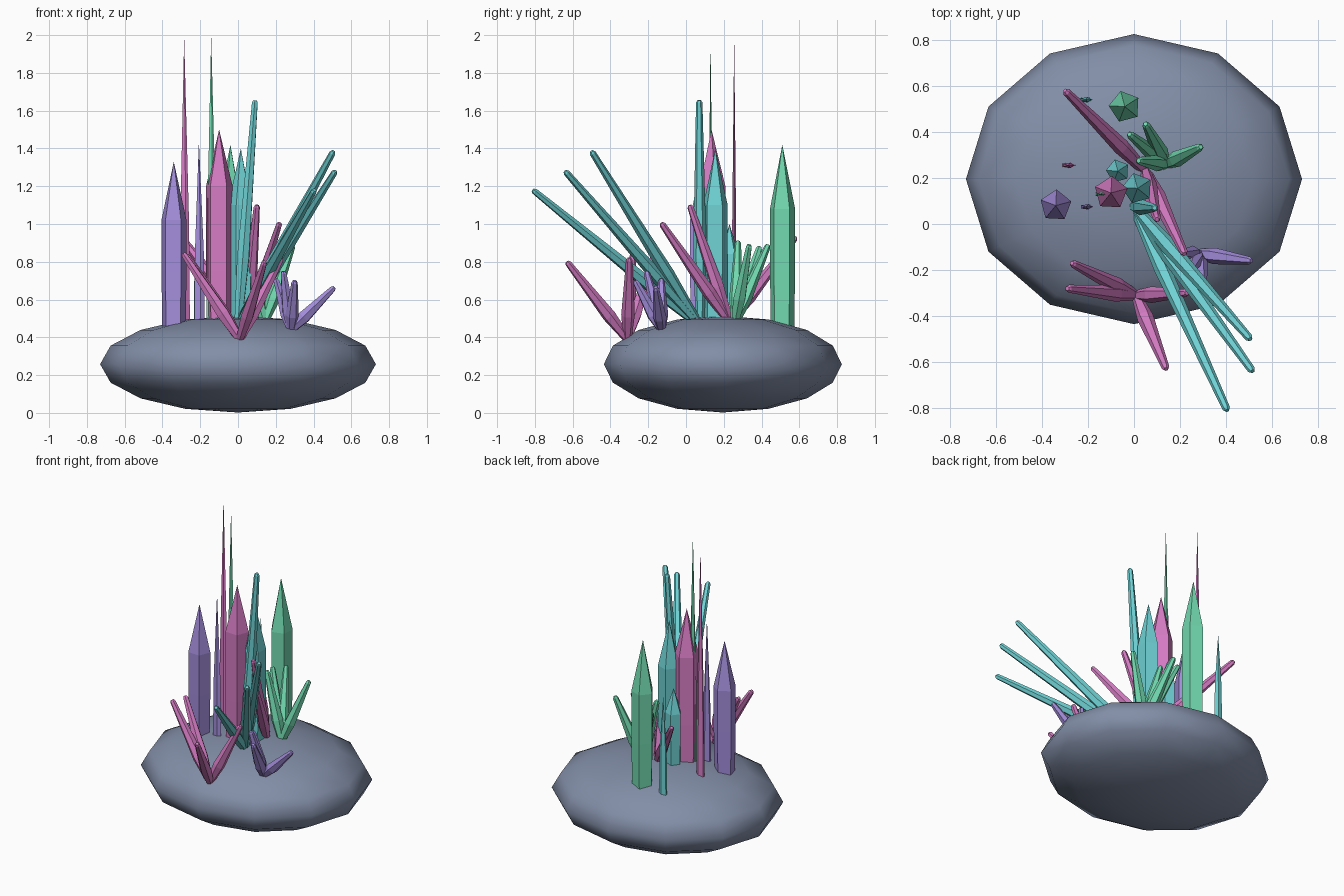
import bpy, bmesh, math
from mathutils import Vector, Matrix

cube = bpy.data.objects.get("Cube")
if cube:
    bpy.data.objects.remove(cube, do_unlink=True)


def material(name, rgb):
    """Flat colour given as display values, stored as linear."""
    linear = [((c / 255 + 0.055) / 1.055) ** 2.4 for c in rgb] + [1]
    mat = bpy.data.materials.new(name)
    mat.use_nodes = True
    mat.diffuse_color = linear
    bsdf = mat.node_tree.nodes["Principled BSDF"]
    bsdf.inputs["Base Color"].default_value = linear
    bsdf.inputs["Roughness"].default_value = 0.6
    return mat


slate = material("slate", (130, 142, 167))
pink = material("pink", (214, 124, 196))
teal = material("teal", (112, 210, 213))
green = material("green", (114, 217, 176))
purple = material("purple", (164, 142, 220))


def lathe(name, profile, sides, mat, matrix, turn=0.0):
    """Faceted solid from (radius, height) rings; zero radius makes a point."""
    bm = bmesh.new()
    rings = []
    for r, z in profile:
        if r == 0:
            rings.append([bm.verts.new((0, 0, z))])
            continue
        angles = [turn + math.tau * i / sides for i in range(sides)]
        rings.append([bm.verts.new((r * math.cos(a), r * math.sin(a), z)) for a in angles])
    for low, high in zip(rings, rings[1:]):
        for i in range(sides):
            j = (i + 1) % sides
            if len(high) == 1:
                bm.faces.new((low[i], low[j], high[0]))
            else:
                bm.faces.new((low[i], low[j], high[j], high[i]))
    for ring, flip in ((rings[0], True), (rings[-1], False)):
        if len(ring) > 1:
            bm.faces.new(ring[::-1] if flip else ring)
    bm.transform(matrix)
    mesh = bpy.data.meshes.new(name)
    bm.to_mesh(mesh)
    bm.free()
    mesh.materials.append(mat)
    obj = bpy.data.objects.new(name, mesh)
    bpy.context.collection.objects.link(obj)
    return obj


# Smooth flattened boulder
bpy.ops.mesh.primitive_uv_sphere_add(segments=12, ring_count=8, radius=1, location=(0, 0.195, 0.258))
rock = bpy.context.object
rock.name = "rock_base"
rock.scale = (0.73, 0.63, 0.256)
bpy.ops.object.transform_apply(location=False, rotation=False, scale=True)
bpy.ops.object.shade_smooth()
rock.data.materials.append(slate)

# Upright pentagonal crystals: x, y, radius, shoulder height, tip height, turn
columns = [
    ("green_column", green, -0.04, 0.51, 0.07, 1.08, 1.42, 33),
    ("purple_column", purple, -0.34, 0.08, 0.07, 1.02, 1.33, 15),
    ("pink_column", pink, -0.10, 0.135, 0.074, 1.20, 1.50, 15),
    ("teal_column", teal, 0.015, 0.155, 0.068, 1.10, 1.40, 33),
    ("short_teal_column", teal, -0.07, 0.23, 0.052, 0.84, 1.00, 33),
]
for name, mat, x, y, r, shoulder, tip, turn in columns:
    rings = [(r * 0.92, 0.4), (r, 0.75), (r, shoulder), (0, tip)]
    lathe(name, rings, 5, mat, Matrix.Translation((x, y, 0)), math.radians(turn))

# Thin flattened needles: x, y, shoulder height, tip height
needles = [
    ("pink_needle", pink, -0.285, 0.255, 1.0, 1.99),
    ("green_needle", green, -0.142, 0.13, 1.0, 2.0),
    ("purple_needle", purple, -0.207, 0.075, 0.85, 1.44),
    ("teal_needle", teal, -0.21, 0.54, 0.75, 1.1),
]
for name, mat, x, y, shoulder, tip in needles:
    place = Matrix.Translation((x, y, 0)) @ Matrix.Diagonal((1, 0.42, 1, 1))
    lathe(name, [(0.031, 0.4), (0.026, shoulder), (0, tip)], 5, mat, place)


def rod(name, mat, root, tip):
    """Leaning blunt crystal, widest a little above its root."""
    root, tip = Vector(root), Vector(tip)
    axis = tip - root
    n = axis.length
    place = Matrix.Translation(root) @ axis.to_track_quat("Z", "Y").to_matrix().to_4x4()
    rings = [(0.022, 0), (0.036, n * 0.3), (0.017, n - 0.012), (0.010, n)]
    lathe(name, rings, 6, mat, place)


# Fans of leaning crystals, each sharing one root
clusters = [
    ("teal_rod", teal, (0.0, 0.075, 0.46),
     [(0.505, -0.5, 1.385), (0.515, -0.64, 1.28), (0.405, -0.81, 1.18), (0.09, 0.07, 1.655)]),
    ("front_pink_rod", pink, (0.01, -0.31, 0.39),
     [(-0.29, -0.28, 0.845), (-0.27, -0.17, 0.835), (0.14, -0.63, 0.8), (0.23, -0.3, 0.82)]),
    ("back_pink_rod", pink, (0.05, 0.23, 0.48),
     [(0.22, -0.13, 1.005), (0.1, 0.02, 1.1), (-0.3, 0.58, 0.93)]),
    ("purple_rod", purple, (0.28, -0.13, 0.44),
     [(0.51, -0.16, 0.665), (0.24, -0.21, 0.75), (0.2, -0.13, 0.71), (0.3, -0.27, 0.7)]),
    ("green_rod", green, (0.14, 0.26, 0.48),
     [(0.29, 0.335, 0.89), (0.05, 0.435, 0.89), (-0.02, 0.39, 0.88), (0.02, 0.275, 0.91)]),
]
for name, mat, root, tips in clusters:
    for k, tip in enumerate(tips, 1):
        rod(f"{name}_{k}", mat, root, tip)
